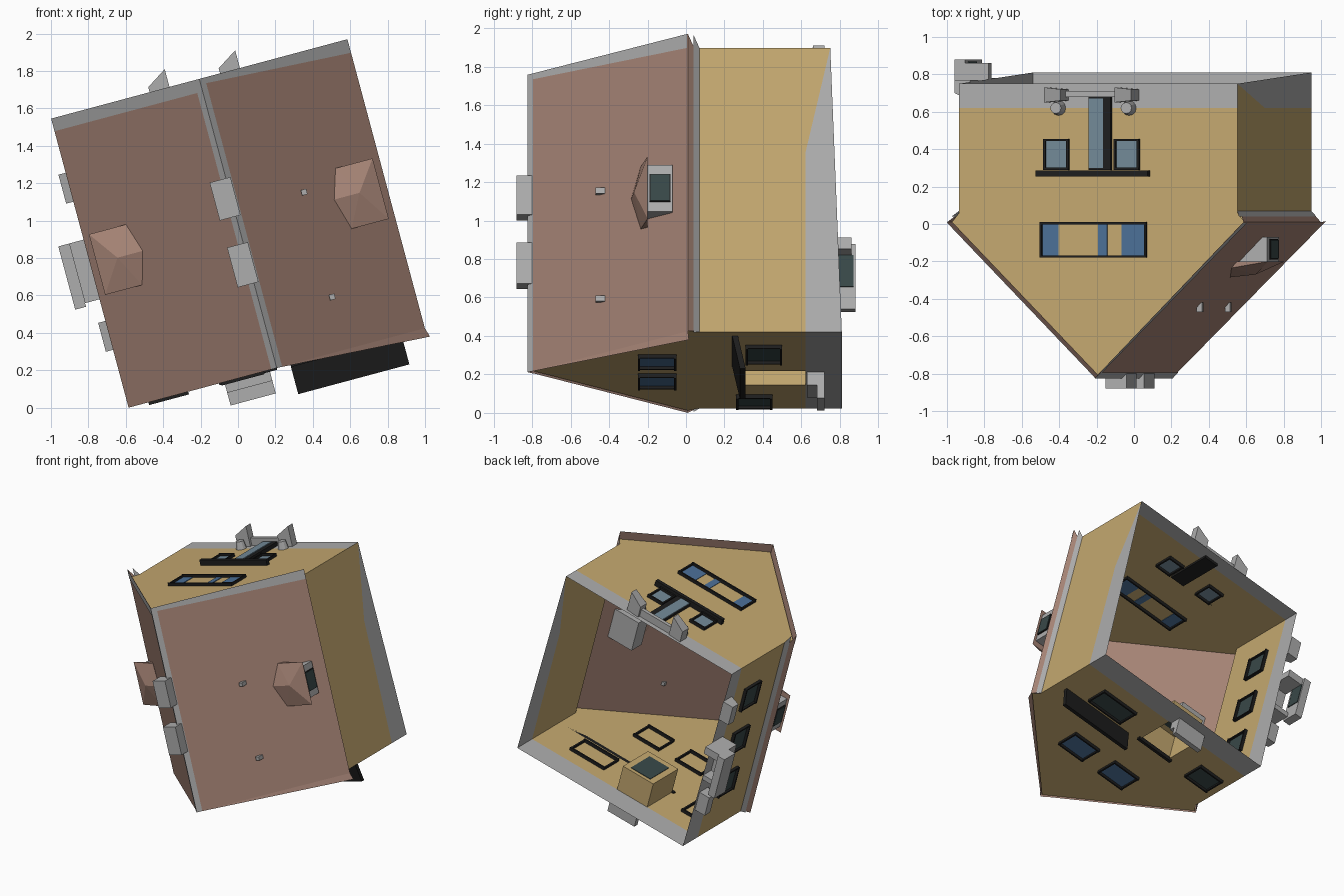
import bpy, bmesh, math
from mathutils import Matrix

if "Cube" in bpy.data.objects:
    bpy.data.objects.remove(bpy.data.objects["Cube"])

# The house lies with its roof toward -y, rolled 15 degrees about y.
# Local axes: u = across, y = depth (roof -, open base +), w = along the ridge.
TILT = Matrix.Translation((0, 0, 0.985)) @ Matrix.Rotation(math.radians(-15), 4, 'Y')

def material(name, rgb):
    m = bpy.data.materials.new(name)
    m.diffuse_color = (*rgb, 1)
    m.use_nodes = True
    m.node_tree.nodes["Principled BSDF"].inputs["Base Color"].default_value = m.diffuse_color
    return m

OCHRE = material("ochre wall", (0.55, 0.39, 0.16))
ROOF = material("brown roof", (0.38, 0.23, 0.18))
GREY = material("grey stone", (0.42, 0.42, 0.42))
BLACK = material("black frame", (0.013, 0.013, 0.013))
BLUE = material("blue glass", (0.07, 0.16, 0.31))
TEAL = material("dark teal glass", (0.04, 0.065, 0.065))
PALE = material("pale blue glass", (0.17, 0.25, 0.31))

def finish(name, bm, mat):
    me = bpy.data.meshes.new(name)
    bm.to_mesh(me)
    bm.free()
    me.materials.append(mat)
    ob = bpy.data.objects.new(name, me)
    bpy.context.collection.objects.link(ob)
    ob.matrix_world = TILT
    return ob

def sheets(name, polys, mat):
    bm = bmesh.new()
    for pts in polys:
        bm.faces.new([bm.verts.new(p) for p in pts])
    return finish(name, bm, mat)

def hull(name, pts, mat):
    bm = bmesh.new()
    for p in pts:
        bm.verts.new(p)
    bmesh.ops.convex_hull(bm, input=bm.verts)
    bmesh.ops.dissolve_limit(bm, angle_limit=0.01, verts=bm.verts, edges=bm.edges)
    return finish(name, bm, mat)

def boxes(name, ranges, mat):
    bm = bmesh.new()
    for lo, hi in ranges:
        size = [abs(b - a) for a, b in zip(lo, hi)]
        mid = [(a + b) / 2 for a, b in zip(lo, hi)]
        bmesh.ops.create_cube(bm, size=1, matrix=Matrix.Translation(mid) @ Matrix.Diagonal((*size, 1)))
    return finish(name, bm, mat)

U, W, L = 0.77, 0.738, -0.79   # side walls, upper gable, lower gable
E, R = 0.82, 0.80              # eave and roof half sizes
Y0, RIDGE, BASE = 0.06, -0.82, 0.62
DW, DL = 0.75, 0.81            # foundation depth at each gable
D0, D1, DY, DB = -0.3, -0.02, 0.3, -0.58   # doorway recess: u range, top, back

# Gable walls (the lower one leaves a doorway) and their foundations
def gable(w, low):
    return [(U, low, w), (U, Y0, w), (0.81, 0.01, w), (0, RIDGE + 0.01, w),
            (-0.81, 0.01, w), (-U, Y0, w), (-U, low, w)]

def strip(u0, u1, y0, y1, w):
    return [(u0, y0, w), (u1, y0, w), (u1, y1, w), (u0, y1, w)]

sheets("upper_gable_wall", [gable(W, BASE)], OCHRE)
sheets("lower_gable_wall", [gable(L, DY), strip(-U, D0, DY, BASE, L), strip(D1, U, DY, BASE, L)], OCHRE)
sheets("upper_gable_foundation", [strip(-U, U, BASE, DW, W)], GREY)
sheets("lower_gable_foundation", [strip(-U, U, BASE, DL, L)], GREY)

# Doorway recess in the lower gable
sheets("doorway_recess", [[(u, DY, L), (u, BASE, L), (u, BASE, DB), (u, DY, DB)] for u in (D0, D1)]
       + [[(D0, y, L), (D1, y, L), (D1, y, DB), (D0, y, DB)] for y in (DY, BASE)]
       + [strip(D0, D1, DY, BASE, DB)], OCHRE)
boxes("doorway_door", [((D0 + 0.05, DY + 0.05, DB - 0.004), (D1 - 0.05, BASE - 0.03, DB + 0.004))], TEAL)
boxes("doorway_lintel", [((D0 - 0.02, DY - 0.015, L - 0.02), (D1 + 0.02, DY + 0.01, L + 0.01))], BLACK)

# Side walls: the right one has a wedge-shaped foundation
sheets("right_wall", [[(U, Y0, L), (U, Y0, W), (U, DW, W), (U, BASE, 0.17), (U, BASE, L)]], OCHRE)
sheets("right_foundation", [[(U, DW, W), (U, BASE, 0.17), (U, BASE, L), (U, DL, L)]], GREY)
sheets("left_wall", [[(-U, Y0, L), (-U, Y0, W), (-U, BASE, W), (-U, BASE, L)]], OCHRE)
sheets("left_foundation", [[(-U, BASE, L), (-U, BASE, W), (-U, DW, W), (-U, DL, L)]], GREY)

# Roof slopes, grey verge, ridge cap
def slope(u0, u1, w0, w1, lift=0, w2=None):
    f = lambda u: RIDGE + abs(u) * (0.83 / E) - lift
    return [(u0, f(u0), w0), (u1, f(u1), w0 if w2 is None else w2), (u1, f(u1), w1), (u0, f(u0), w1)]

sheets("roof_slopes", [slope(0, s * E, -R, R) for s in (1, -1)], ROOF)
sheets("roof_verge", [slope(0, -E, R - 0.07, R, 0.004), slope(0, E, R - 0.03, R, 0.004, R - 0.075)], GREY)
sheets("ridge_cap", [slope(0, s * 0.03, -R, R, 0.005) for s in (1, -1)], GREY)

# Eaves: brown outer underside, grey moulding against the wall
for n, mat, (ua, ya), (ub, yb) in (("eave_undersides", ROOF, (E, 0.01), (0.795, 0.04)),
                                   ("eave_mouldings", GREY, (0.795, 0.04), (U, 0.07))):
    sheets(n, [[(s * ua, ya, -R), (s * ua, ya, R), (s * ub, yb, W), (s * ub, yb, L)] for s in (1, -1)], mat)
sheets("lower_roof_flare", [[(0, RIDGE, -R), (E, 0.01, -R), (0.835, 0.015, -0.85)]], ROOF)

# Chimney blocks on the ridge and small pins on the right slope
for i, (a, b) in enumerate(((0.04, 0.25), (-0.33, -0.11))):
    boxes(f"ridge_block_{i}", [((-0.09, -0.88, a), (0.025, -0.78, b))], GREY)
boxes("roof_pins", [((0.37, -0.47, w - 0.015), (0.4, -0.42, w + 0.015)) for w in (0.07, -0.51)], GREY)

# Dormers, one on each slope
for s, n in ((1, "right"), (-1, "left")):
    boxes(n + "_dormer_box", [((s * 0.52, -0.2, -0.14), (s * 0.765, -0.07, 0.11))], GREY)
    pts = [(s * 0.53, -0.285, -0.01), (s * 0.67, -0.27, -0.01)]
    for w in (-0.185, 0.15):
        pts += [(s * 0.785, -0.2, w), (s * 0.58, -0.235, w), (s * 0.6, -0.2, w)]
    hull(n + "_dormer_roof", pts, ROOF)
    boxes(n + "_dormer_frame", [((s * 0.764, -0.19, -0.09), (s * 0.772, -0.08, 0.06))], BLACK)
    boxes(n + "_dormer_glass", [((s * 0.771, -0.185, -0.085), (s * 0.776, -0.085, 0.055))], TEAL)

# Framed windows: frame bars pass through the wall, glass lies on it
def window(name, wall, c, half, y0, y1, mat, panes=None):
    t = 0.012
    def bar(a, b, ya, yb, lo, hi):
        if wall == "left":
            return ((-U - lo, ya, a), (-U - hi, yb, b))
        s, w = (1, W) if wall == "upper" else (-1, L)
        return ((a, ya, w + s * lo), (b, yb, w + s * hi))
    a, b = c - half, c + half
    boxes(name + "_frame", [bar(a, b, y0, y0 + t, -0.025, 0.025), bar(a, b, y1 - t, y1, -0.025, 0.025),
                            bar(a, a + t, y0, y1, -0.02, 0.02), bar(b - t, b, y0, y1, -0.02, 0.02)], BLACK)
    lo = 0.002 if wall == "lower" else -0.0045
    for i, (p, q) in enumerate(panes if panes is not None else [(a + t, b - t)]):
        boxes(f"{name}_glass_{i}", [bar(p, q, y0 + t, y1 - t, lo, 0.0045)], mat)

# Upper gable: wide attic window, two windows, a sill and the tall door
window("attic_window", "upper", -0.025, 0.295, -0.18, 0.01, BLUE, [(-0.31, -0.22), (0, 0.05), (0.13, 0.26)])
window("upper_left_window", "upper", -0.23, 0.07, 0.29, 0.455, PALE)
window("upper_right_window", "upper", 0.16, 0.07, 0.29, 0.455, PALE)
boxes("upper_sill", [((-0.335, 0.255, W), (0.285, 0.285, W + 0.045))], BLACK)
boxes("upper_door", [((-0.045, 0.29, W - 0.02), (0.075, 0.68, W + 0.03))], BLACK)
boxes("upper_door_glass", [((-0.045, 0.3, W + 0.03), (0.035, 0.67, W + 0.037))], PALE)

# Porch in front of the upper door: two wedge braces, a rail and round posts
for i, u in enumerate((-0.22, 0.17)):
    hull(f"porch_brace_{i}", [(u - 0.055, y, w) for y in (0.65, 0.73) for w in (W, W + 0.09)]
         + [(u + 0.055, y, w) for y in (0.66, 0.72) for w in (W, W + 0.16)], GREY)
    bm = bmesh.new()
    bmesh.ops.create_cone(bm, cap_ends=True, segments=12, radius1=0.04, radius2=0.03, depth=0.06,
                          matrix=Matrix.Translation((u, 0.62, W + 0.03)))
    finish(f"porch_post_{i}", bm, GREY)
boxes("porch_rail", [((-0.2, 0.68, W), (0.16, 0.71, W + 0.06))], GREY)

# Lower gable: attic windows, side windows, awning and steps
window("lower_attic_window_right", "lower", 0.2, 0.12, -0.25, -0.05, BLUE)
window("lower_attic_window_left", "lower", -0.19, 0.12, -0.25, -0.05, BLUE)
window("lower_window_right", "lower", 0.35, 0.16, 0.31, 0.5, TEAL)
window("lower_window_left", "lower", -0.6, 0.11, 0.26, 0.45, TEAL)
hull("awning", [(u, y, w) for u in (0.075, 0.69) for y, w in
                ((0.24, L), (0.27, L), (0.28, -0.965), (0.31, -0.965))], BLACK)
boxes("lower_steps", [((-0.29, 0.63, -0.86), (-0.04, 0.68, L)), ((-0.29, 0.68, -0.93), (-0.04, 0.72, L))], GREY)

# Left wall: three windows, wells beneath the outer ones, a hollow porch at the middle
for i, w in enumerate((0.4, 0.0, -0.38)):
    window(f"left_window_{i}", "left", w, 0.1, 0.3, 0.5, TEAL)
for i, w in enumerate((0.42, -0.4)):
    hull(f"left_window_well_{i}", [(-u, y, v) for v in (w - 0.08, w + 0.08) for u, y in
                                   ((U, 0.66), (U, 0.77), (0.86, 0.70), (0.86, 0.77))], GREY)
boxes("left_porch", [((-0.96, 0.74, -0.22), (-0.90, 0.88, 0.13)),
                     ((-0.90, 0.64, 0.07), (-U, 0.86, 0.13)),
                     ((-0.90, 0.64, -0.2), (-U, 0.78, -0.16)),
                     ((-0.90, 0.64, -0.16), (-U, 0.68, 0.07))], GREY)
boxes("left_porch_glass", [((-0.90, 0.76, -0.1), (-0.895, 0.87, 0.07))], TEAL)
